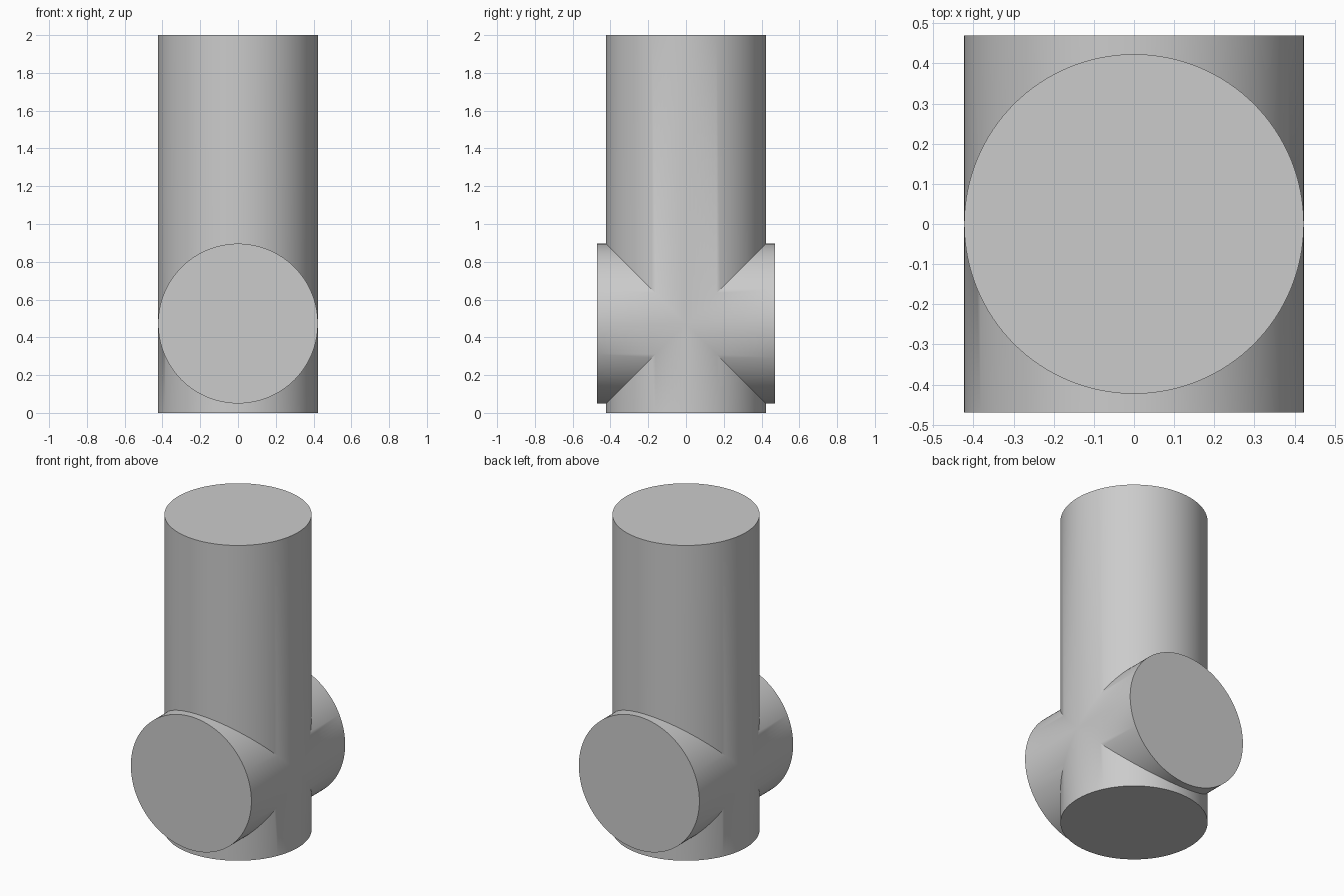
import bpy
import math

cube = bpy.data.objects.get("Cube")
if cube:
    bpy.data.objects.remove(cube, do_unlink=True)

RADIUS = 0.423
HEIGHT = 2.0
BRANCH_LENGTH = 0.94
BRANCH_Z = 0.473

# Plain grey material
grey = bpy.data.materials.new("light_grey")
grey.use_nodes = True
colour = (0.6, 0.6, 0.6, 1.0)
grey.diffuse_color = colour
grey.node_tree.nodes["Principled BSDF"].inputs["Base Color"].default_value = colour


def cylinder(name, length, z, tilt=0.0):
    bpy.ops.mesh.primitive_cylinder_add(
        vertices=128, radius=RADIUS, depth=length,
        location=(0, 0, z), rotation=(tilt, 0, 0))
    obj = bpy.context.object
    obj.name = name
    obj.data.materials.append(grey)
    return obj


# Upright pipe and the cross branch running front to back
upright = cylinder("upright_pipe", HEIGHT, HEIGHT / 2)
branch = cylinder("cross_branch", BRANCH_LENGTH, BRANCH_Z, math.pi / 2)

# Fuse both into one body
union = upright.modifiers.new("join_branch", "BOOLEAN")
union.operation = "UNION"
union.solver = "EXACT"
union.object = branch
bpy.ops.object.select_all(action="DESELECT")
upright.select_set(True)
bpy.context.view_layer.objects.active = upright
bpy.ops.object.modifier_apply(modifier=union.name)
bpy.data.objects.remove(branch, do_unlink=True)

# Smooth walls with crisp rims and seams
bpy.ops.object.shade_smooth_by_angle(angle=math.radians(30))
